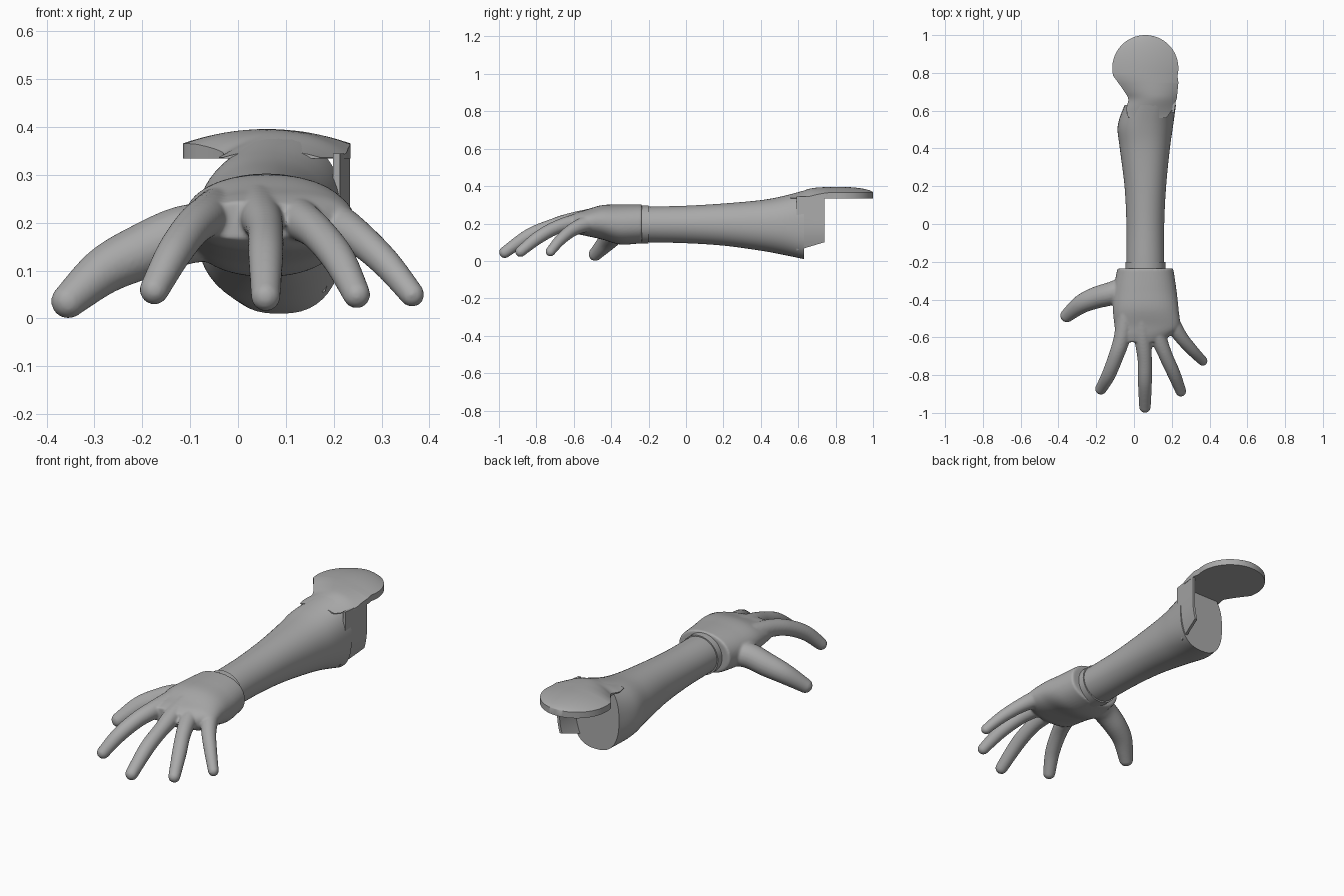
import bpy, bmesh, math
from mathutils import Vector

if "Cube" in bpy.data.objects:
    bpy.data.objects.remove(bpy.data.objects["Cube"])

skin = bpy.data.materials.new("plain_grey")
skin.use_nodes = True
grey = (0.4, 0.4, 0.4, 1)
skin.diffuse_color = grey
skin.node_tree.nodes["Principled BSDF"].inputs["Base Color"].default_value = grey


def smooth_path(keys, steps):
    """Catmull-Rom interpolation through equal-length tuples."""
    keys = [Vector(k) for k in keys]
    out = []
    for i in range(len(keys) - 1):
        a, b, c, d = keys[max(i - 1, 0)], keys[i], keys[i + 1], keys[min(i + 2, len(keys) - 1)]
        for s in range(steps):
            t = s / steps
            out.append(0.5 * (2 * b + (c - a) * t + (2 * a - 5 * b + 4 * c - d) * t ** 2
                              + (3 * b - a - 3 * c + d) * t ** 3))
    return out + [keys[-1]]


def loft(bm, rings):
    """Skin a closed tube over rings of points and cap both ends."""
    loops = [[bm.verts.new(p) for p in ring] for ring in rings]
    n = len(loops[0])
    for a, b in zip(loops, loops[1:]):
        for i in range(n):
            j = (i + 1) % n
            bm.faces.new((a[i], a[j], b[j], b[i]))
    bm.faces.new(loops[0][::-1])
    bm.faces.new(loops[-1])


def oval(y, x0, x1, z0, z1, power, n=48):
    """Rounded section across the arm, bounded by x0..x1 and z0..z1."""
    ring = []
    for i in range(n):
        a = 2 * math.pi * i / n
        c, s = math.cos(a), math.sin(a)
        u = math.copysign(abs(c) ** (2 / power), c)
        v = math.copysign(abs(s) ** (2 / power), s)
        ring.append(((x0 + x1) / 2 + u * (x1 - x0) / 2, y, (z0 + z1) / 2 + v * (z1 - z0) / 2))
    return ring


def digit(bm, keys):
    """Tapered tube through (x, y, z, radius) with a round tip."""
    path = smooth_path(keys, 8)
    rings = []
    for i, p in enumerate(path):
        d = (path[min(i + 1, len(path) - 1)] - path[max(i - 1, 0)]).to_3d().normalized()
        u = d.cross(Vector((0, 0, 1))).normalized()
        v = u.cross(d)
        rings.append([p.to_3d() + p[3] * (u * math.cos(a) + v * math.sin(a))
                      for a in (2 * math.pi * k / 20 for k in range(20))])
    loft(bm, rings)
    tip = bmesh.ops.create_uvsphere(bm, u_segments=20, v_segments=12, radius=path[-1][3])
    bmesh.ops.translate(bm, verts=tip["verts"], vec=path[-1].to_3d())


def finish(bm, name, angle=40, fuse=False):
    bmesh.ops.recalc_face_normals(bm, faces=bm.faces)
    mesh = bpy.data.meshes.new(name)
    bm.to_mesh(mesh)
    bm.free()
    ob = bpy.data.objects.new(name, mesh)
    bpy.context.collection.objects.link(ob)
    mesh.materials.append(skin)
    bpy.ops.object.select_all(action="DESELECT")
    ob.select_set(True)
    bpy.context.view_layer.objects.active = ob
    if fuse:
        remesh = ob.modifiers.new("fuse", "REMESH")
        remesh.mode = "VOXEL"
        remesh.voxel_size = 0.006
        relax = ob.modifiers.new("relax", "SMOOTH")
        relax.factor = 0.5
        relax.iterations = 6
        bpy.ops.object.convert(target="MESH")
    bpy.ops.object.shade_smooth_by_angle(angle=math.radians(angle))
    return ob


# Forearm: y, left x, right x, bottom, top, squareness
bm = bmesh.new()
forearm = [(-.32, -.04, .16, .105, .285, 2), (-.2, -.04, .16, .1, .29, 2), (0, -.04, .16, .095, .295, 2),
           (.2, -.05, .17, .082, .307, 2.1), (.4, -.075, .19, .055, .325, 2.2),
           (.52, -.086, .207, .033, .347, 2.3), (.63, -.05, .222, .01, .376, 2.5)]
loft(bm, [oval(*k) for k in smooth_path(forearm, 8)])
finish(bm, "forearm")

# Wrist band
bm = bmesh.new()
loft(bm, [oval(y, -.046, .166, .092, .296, 2) for y in (-.3, -.25, -.2)])
finish(bm, "wrist_band")

# Elbow pad: y, left x, right x, rim height, crown height
neck = [(.56, -.03, .17, .337, .352), (.61, -.04, .205, .337, .369), (.66, -.03, .225, .345, .386),
        (.7, -.05, .23, .355, .392), (.75, -.085, .235, .364, .395)]
pad = smooth_path(neck, 5)
cy, rad = .825, .175
for i in range(25):
    a = math.radians(-18 + 107 * i / 24)
    w = rad * math.cos(a)
    if a > -.3:
        pad.append((cy + rad * math.sin(a), .06 - w, .06 + w, .366,
                    .366 + .03 * math.cos(max(a, 0)) ** 1.2))
bm = bmesh.new()
rings = []
for y, x0, x1, rim, crown in pad:
    if rings and y <= rings[-1][0][1]:
        continue
    ring = [(x0, y, .334), (x1, y, .334)]
    for k in range(17):
        t = 1 - k / 8
        ring.append(((x0 + x1) / 2 + t * (x1 - x0) / 2, y, rim + (crown - rim) * (1 - t * t)))
    rings.append(ring)
loft(bm, rings)
finish(bm, "elbow_pad", 35)

# Thin side flap running on behind the forearm
bm = bmesh.new()
rings = []
for i in range(7):
    t = i / 6
    y, low = .59 + .15 * t, .055 + .045 * t
    outer = []
    for k in range(13):
        z = low + (.345 - low) * k / 12
        bow = max(0, .2 - z) / .14
        outer.append((.213 + .021 * t - .03 * bow ** 2, y, z))
    rings.append(outer + [(x - .014, y, z) for x, y, z in reversed(outer)])
loft(bm, rings)
finish(bm, "elbow_flap", 35)

# Hand: palm and digits fused into one skin
bm = bmesh.new()
palm = [(-.235, -.088, .208, .095, .303, 2.2), (-.35, -.108, .225, .088, .302, 2.2),
        (-.45, -.112, .236, .115, .298, 2.2), (-.54, -.103, .242, .135, .272, 2.3),
        (-.585, -.095, .2, .145, .26, 2.4), (-.625, -.08, .14, .165, .245, 2.4)]
loft(bm, [oval(*k) for k in smooth_path(palm, 8)])
digits = [
    # thumb
    [(-.03, -.33, .18, .06), (-.11, -.365, .175, .062), (-.2, -.39, .14, .058),
     (-.28, -.425, .1, .05), (-.355, -.485, .036, .036)],
    # index finger
    [(-.04, -.46, .23, .047), (-.063, -.6, .215, .044), (-.095, -.7, .19, .04),
     (-.135, -.8, .135, .037), (-.175, -.873, .06, .031)],
    # middle finger
    [(.04, -.46, .24, .05), (.047, -.6, .215, .046), (.057, -.72, .185, .038),
     (.058, -.84, .135, .037), (.058, -.969, .046, .031)],
    # ring finger
    [(.11, -.46, .23, .047), (.125, -.58, .21, .044), (.165, -.69, .18, .037),
     (.21, -.79, .125, .035), (.248, -.885, .05, .029)],
    # little finger
    [(.165, -.42, .205, .047), (.2, -.52, .2, .044), (.25, -.6, .17, .036),
     (.31, -.67, .115, .031), (.364, -.725, .05, .026)],
]
for keys in digits:
    digit(bm, keys)
finish(bm, "hand", 50, fuse=True)
